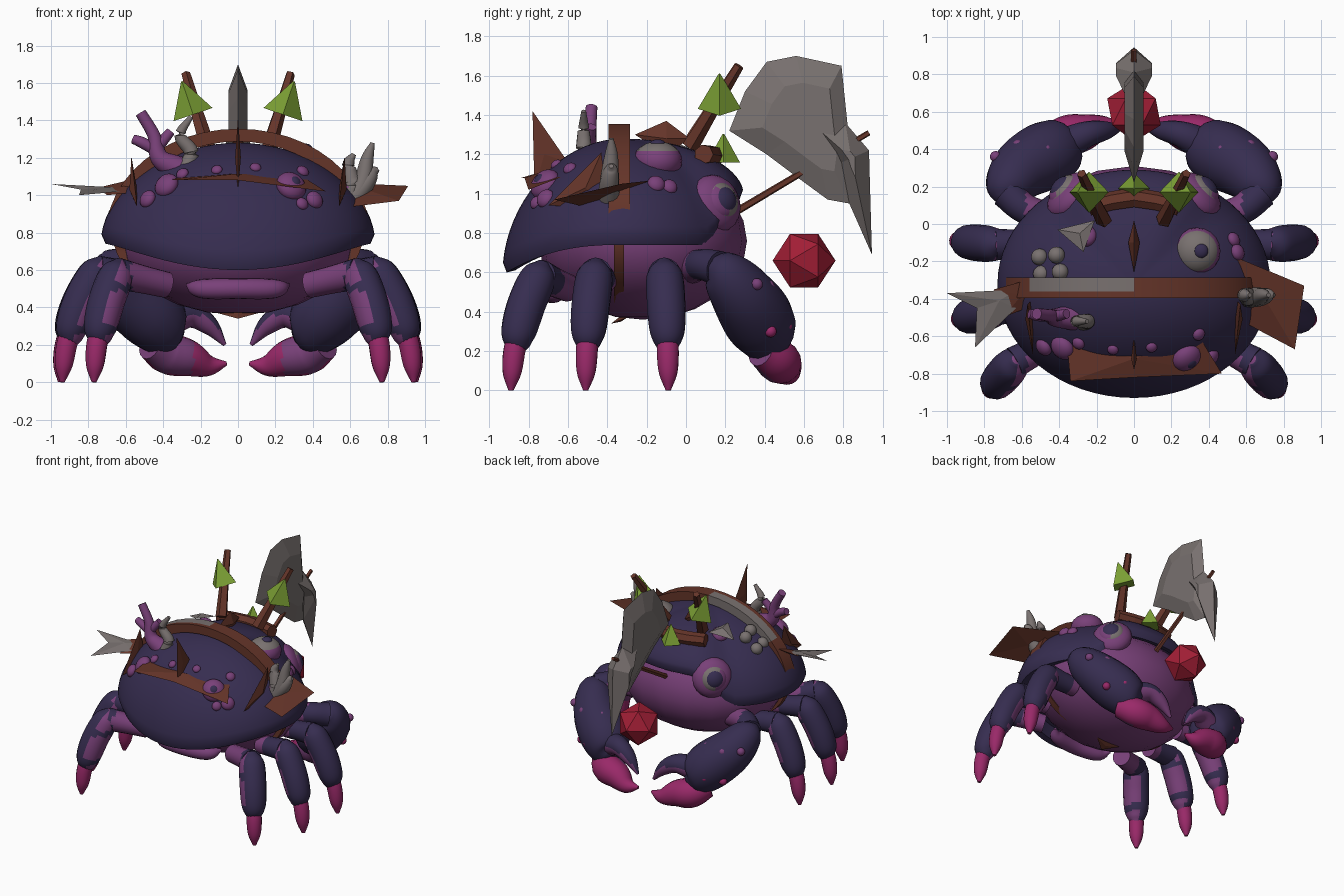
import bpy, bmesh
from math import sin, cos, pi, radians
from mathutils import Vector, Matrix

if "Cube" in bpy.data.objects:
    bpy.data.objects.remove(bpy.data.objects["Cube"])


def material(name, red, green, blue):
    mat = bpy.data.materials.new(name)
    mat.use_nodes = True
    mat.diffuse_color = (red, green, blue, 1)
    mat.node_tree.nodes["Principled BSDF"].inputs["Base Color"].default_value = (red, green, blue, 1)
    return mat


NAVY = material("dark navy", .037, .026, .08)
PURPLE = material("flesh purple", .19, .052, .19)
PINK = material("claw pink", .32, .022, .14)
BROWN = material("wood brown", .13, .035, .022)
GREY = material("bone grey", .19, .165, .16)
GREEN = material("lantern green", .2, .35, .035)
RED = material("gem red", .36, .013, .036)


def finish(name, bm, mats, smooth=True, rule=None):
    """Turn a bmesh into an object; faces matching the rule get the second material."""
    bmesh.ops.recalc_face_normals(bm, faces=bm.faces)
    bm.normal_update()
    for face in bm.faces:
        face.smooth = smooth
        face.material_index = int(bool(rule and rule(face)))
    mesh = bpy.data.meshes.new(name)
    bm.to_mesh(mesh)
    bm.free()
    for mat in mats:
        mesh.materials.append(mat)
    obj = bpy.data.objects.new(name, mesh)
    bpy.context.scene.collection.objects.link(obj)
    if smooth:
        bpy.ops.object.select_all(action='DESELECT')
        obj.select_set(True)
        bpy.context.view_layer.objects.active = obj
        bpy.ops.object.shade_smooth_by_angle(angle=radians(50))
    return obj


def bridge(bm, rings, cap=True):
    for low, high in zip(rings, rings[1:]):
        for i in range(len(low)):
            j = (i + 1) % len(low)
            bm.faces.new((low[i], low[j], high[j], high[i]))
    if cap:
        bm.faces.new(rings[0])
        bm.faces.new(rings[-1])


def sweep(name, points, *mats, side=1, sides=16, steps=6, rule=None, smooth=True):
    """Round limb through (x, y, z, radius) points, smoothly interpolated."""
    knots = [Vector((side * p[0], *p[1:])) for p in points]
    knots = [knots[0] * 2 - knots[1]] + knots + [knots[-1] * 2 - knots[-2]]
    path = []
    for a, b, c, d in zip(knots, knots[1:], knots[2:], knots[3:]):
        for k in range(steps):
            t = k / steps
            path.append(b + (c - a) * (t / 2) + (a * 2 - b * 5 + c * 4 - d) * (t * t / 2)
                        + (b * 3 - a - c * 3 + d) * (t ** 3 / 2))
    path.append(knots[-2])
    bm, rings = bmesh.new(), []
    for i, spot in enumerate(path):
        ahead, behind = path[min(i + 1, len(path) - 1)], path[max(i - 1, 0)]
        turn = (ahead - behind).to_3d().to_track_quat('Z', 'Y')
        size = max(spot.w, .005)
        rings.append([bm.verts.new(spot.to_3d() + turn @ Vector((
            size * cos(2 * pi * k / sides), size * sin(2 * pi * k / sides), 0))) for k in range(sides)])
    bridge(bm, rings)
    return finish(name, bm, mats, smooth, rule)


def ball(name, center, size, *mats, normal=(0, 0, 1), rule=None):
    bm = bmesh.new()
    bmesh.ops.create_uvsphere(bm, u_segments=20, v_segments=12, radius=1)
    turn = Vector(normal).to_track_quat('Z', 'Y').to_matrix().to_4x4()
    bm.transform(Matrix.Translation(center) @ turn @ Matrix.Diagonal((*size, 1)))
    return finish(name, bm, mats, rule=rule)


def blade(name, outline, middle, swell, mat, flat=.02):
    """Faceted lens: the outline swells to a flat area of the given share on both sides."""
    bm, middle = bmesh.new(), Vector(middle)
    rim = [bm.verts.new(p) for p in outline]
    for sign in (1, -1):
        inner = [bm.verts.new(middle.lerp(v.co, flat) + sign * Vector(swell)) for v in rim]
        bridge(bm, [rim, inner], cap=False)
        bm.faces.new(inner)
    return finish(name, bm, [mat], smooth=False)


# Shell: a dome with a slightly flared rim that dips at the front and lifts over the face
def shell_point(theta, phi):
    s = sin(theta)
    lift = min(max((s - .7) / .27, 0), 1)
    rim = .79 - .14 * max(0, -s) ** 2.5 + .23 * lift * lift * (3 - 2 * lift)
    reach = sin(phi) - .045 * sin(2 * phi)
    return Vector((.73 * reach * cos(theta), .61 * reach * s - .32, rim + (1.28 - rim) * cos(phi)))


bm, rings, count = bmesh.new(), [], 64
for step in range(1, 19):
    rings.append([bm.verts.new(shell_point(2 * pi * k / count, step / 18 * pi / 2)) for k in range(count)])
for scale, drop in ((.97, .05), (.9, .04), (.85, -.05)):
    rings.append([bm.verts.new((v.co.x * scale, (v.co.y + .32) * scale - .32, v.co.z - drop))
                  for v in rings[17]])
bridge(bm, rings)
finish("shell", bm, [NAVY])

# Body, mouth ridge and eye sockets
ball("body", (0, -.22, .76), (.64, .53, .4), PURPLE)
sweep("mouth_ridge", [(-.27, -.6, .52, .01), (-.2, -.66, .5, .05), (0, -.69, .5, .055),
                      (.2, -.66, .5, .05), (.27, -.6, .52, .01)], PURPLE)
for side in (1, -1):
    look = Vector((side * .75, .7, .3)).normalized()
    center = Vector((side * .34, .15, .95))
    ball("eye_socket", center, (.15, .15, .09), PURPLE, normal=look)
    ball("eye_rim", center + look * .045, (.1, .1, .06), PURPLE, GREY, normal=look,
         rule=lambda f: f.normal.x * side < .72)
    ball("eye", center + look * .062, (.075, .075, .052), NAVY, normal=look)

# Bumps on the shell: angle around, angle from the top, radius
for around, down, size in ((-59, 53, .085), (-49, 63, .05), (-57, 64, .035), (-133, 54, .07),
                           (-140, 64, .05), (-77, 38, .03), (-43, 44, .035), (20, 58, .045),
                           (28, 60, .04), (-105, 40, .03), (-10, 60, .03), (130, 36, .06), (-128, 45, .035)):
    place = shell_point(radians(around), radians(down))
    up = (place - Vector((0, -.32, .7))).normalized()
    ball("shell_bump", place, (size, size, size * .7), PURPLE, normal=up)
    if size > .08:
        ball("bump_pit", place + up * size * .5, (size * .4, size * .4, size * .26), NAVY, normal=up)
mound = shell_point(radians(32), radians(36)) - Vector((0, 0, .02))
ball("shell_mound", mound, (.125, .125, .1), PURPLE, GREY, rule=lambda f: f.normal.z > .68)
ball("mound_pit", mound + Vector((.02, 0, .085)), (.04, .04, .025), NAVY)
for across, along in ((-.05, -.06), (.03, .04), (.05, -.05), (-.06, .03)):
    ball("grey_growth", shell_point(radians(163), radians(43)) + Vector((across, along, across * .8)),
         (.045, .045, .045), GREY)
blade("pale_chip", [(-.41, -.03, 1.2), (-.21, .02, 1.23), (-.27, -.15, 1.26)], (-.29, -.05, 1.24), (0, 0, .02), GREY)

# Wooden band looped round the shell, narrow below, partly bleached on one side
bm, rings = bmesh.new(), []
for k in range(48):
    a = 2 * pi * k / 48
    wide, tall, half = (.705, .565, .055) if sin(a) > 0 else (.67, .4, .025)
    rings.append([bm.verts.new((wide * grow * cos(a), -.34 + half * across, .79 + tall * grow * sin(a)))
                  for grow, across in ((1, -1), (1, -.4), (1, 1), (.88, 1), (.88, -1))])
bridge(bm, rings + rings[:1], cap=False)
finish("wooden_band", bm, [BROWN, GREY], rule=lambda f: (
    f.calc_center_median().y > -.35 and f.calc_center_median().z > 1 and -.53 < f.calc_center_median().x < .02))

# Legs: three per side, blotched purple on the inner faces
for side in (1, -1):
    def inward(face):
        return face.normal.x * side < -.25 and sin(face.calc_center_median().z * 28) < .8

    for root, knee, foot in (((.5, -.1, .57), (.74, -.11, .59), (.95, -.09, 0)),
                             ((.5, -.42, .56), (.74, -.46, .59), (.94, -.51, 0)),
                             ((.38, -.6, .52), (.64, -.74, .58), (.77, -.89, 0))):
        root, knee, foot = Vector(root), Vector(knee), Vector(foot)
        out = (foot - knee).to_2d().normalized().to_3d() * .045

        def along(t, radius, bend):
            return (*(knee.lerp(foot, t) + out * bend), radius)

        sweep("leg_root", [(*root, .07), (*root.lerp(knee, .5), .075), (*knee, .085)],
              PURPLE, NAVY, side=side, rule=lambda f: abs(f.calc_center_median().x) > .57)
        sweep("leg_shin", [along(-.12, .03, 0), along(0, .09, .3), along(.25, .098, 1), along(.48, .09, 1.1),
                           along(.6, .065, .8), along(.68, .03, .5)], NAVY, PURPLE, side=side, rule=inward)
        sweep("leg_foot", [along(.47, .05, 1.1), along(.66, .056, 1), along(.85, .047, .5), along(1, .013, 0)],
              PINK, side=side)

# Claw arms: upper arm, swollen forearm and two fingers
for side in (1, -1):
    sweep("claw_upper_arm", [(.4, .02, .62, .08), (.58, .08, .64, .08), (.68, .17, .62, .09)],
          PURPLE, NAVY, side=side, rule=lambda f: abs(f.calc_center_median().x) > .58)
    sweep("claw_forearm", [(.7, .12, .65, .04), (.68, .19, .6, .12), (.6, .29, .48, .165), (.47, .37, .36, .18),
                           (.38, .42, .27, .145), (.33, .45, .24, .07)], NAVY, side=side)
    sweep("claw_lower_finger", [(.47, .38, .2, .08), (.38, .46, .155, .11), (.27, .49, .13, .1),
                                (.16, .52, .09, .06), (.06, .52, .1, .01)], PURPLE, PINK, side=side,
          rule=lambda f: f.normal.y > -.3 or abs(f.calc_center_median().x) < .24)
    sweep("claw_upper_finger", [(.36, .43, .34, .09), (.25, .48, .36, .07), (.15, .5, .3, .05),
                                (.07, .51, .2, .01)], NAVY, PURPLE, side=side, rule=lambda f: f.normal.z < .1)
    for x, y, z in ((.74, .36, .54), (.62, .42, .53), (.47, .4, .53), (.63, .43, .3), (.52, .51, .33)):
        ball("claw_wart", (side * x, y, z), (.03, .03, .03), PINK if z < .4 else PURPLE)

# Masts with lanterns, and a log between them
for side in (1, -1):
    sweep("mast", [(.16, .02, 1.24, .045), (.22, .14, 1.44, .035), (.28, .27, 1.65, .025)],
          BROWN, side=side, sides=5, steps=1, smooth=False)
for x, y, z, size in ((.27, .17, 1.52, .11), (-.27, .17, 1.52, .11), (0, .19, 1.23, .085)):
    bm = bmesh.new()
    bmesh.ops.create_cone(bm, cap_ends=True, segments=4, radius1=size, radius2=.005, depth=size * 1.7)
    bm.transform(Matrix.Translation((x, y, z)) @ Matrix.Rotation(x * 1.2, 4, 'Y'))
    finish("lantern", bm, [GREEN], smooth=False)
sweep("log", [(-.24, .09, 1.2, .05), (0, .14, 1.19, .055), (.24, .09, 1.2, .05)],
      BROWN, sides=7, steps=2, smooth=False)

# Rod, cloth-like bone sail and hanging gem
sweep("rod", [(0, .24, .9, .02), (0, .93, 1.31, .015)], BROWN, sides=5, steps=1, smooth=False)
blade("sail", [(0, y, z) for y, z in ((.22, 1.32), (.3, 1.52), (.41, 1.67), (.56, 1.7), (.79, 1.65), (.82, 1.36),
      (.85, 1.1), (.83, .95), (.72, .97), (.57, 1.08), (.41, 1.2))], (0, .64, 1.36), (.05, 0, 0), GREY, flat=.6)
blade("sail_fold", [(0, y, z) for y, z in ((.59, 1.4), (.81, 1.36), (.93, 1.22), (.945, .69), (.83, .95),
      (.77, 1.15))], (0, .84, 1.18), (.095, 0, 0), GREY, flat=.2)
bm = bmesh.new()
bmesh.ops.create_icosphere(bm, subdivisions=1, radius=.16)
bm.transform(Matrix.Translation((0, .6, .66)) @ Matrix.Rotation(pi / 2, 4, 'X'))
finish("gem", bm, [RED], smooth=False)

# Broken planks and shards stuck in the shell
lift = (0, 0, .015)
blade("right_plank", [(.48, -.15, 1.07), (.91, -.33, 1.05), (.86, -.67, .97), (.54, -.5, .93)],
      (.7, -.4, 1.01), lift, BROWN)
blade("left_plank", [(-.5, -.28, 1.1), (-.75, -.35, 1.04), (-.7, -.5, 1), (-.5, -.42, 1.02)],
      (-.6, -.38, 1.04), lift, BROWN)
blade("left_shard", [(-.62, -.35, 1.04), (-1, -.37, 1.06), (-.84, -.45, 1.03), (-.85, -.66, 1), (-.63, -.45, 1.02)],
      (-.72, -.41, 1.03), lift, GREY)
blade("front_plank", [(-.36, -.62, 1.09), (.36, -.62, 1.09), (.47, -.8, 1.02), (0, -.82, 1.08), (-.34, -.84, 1.08)],
      (0, -.72, 1.1), lift, BROWN)
blade("front_shard", [(0, -.78, 1.42), (0, -.6, 1.16), (0, -.77, 1.02)], (0, -.72, 1.2), (.015, 0, 0), BROWN)
blade("top_shard", [(0, .02, 1.28), (0, -.1, 1.37), (0, -.26, 1.3), (0, -.1, 1.2)],
      (0, -.1, 1.28), (.03, 0, 0), BROWN)
blade("belly_chip", [(-.11, -.3, .37), (.11, -.3, .37), (0, -.38, .34)], (0, -.33, .365), lift, BROWN)
for side in (1, -1):
    blade("side_shard", [(side * .54, -.7, .94), (side * .57, -.43, 1.21), (side * .54, -.4, .93)],
          (side * .56, -.51, 1.03), (.02, 0, 0), BROWN)

# Corals
sweep("purple_coral", [(-.32, -.5, 1.14, .07), (-.42, -.5, 1.2, .05), (-.45, -.49, 1.32, .035),
                       (-.52, -.48, 1.44, .03)], PURPLE)
for tip, height in ((-.56, 1.3), (-.36, 1.34)):
    sweep("coral_branch", [(-.44, -.49, 1.24, .03), ((tip - .46) / 2, -.49, 1.28, .03), (tip, -.48, height, .025)],
          PURPLE)
sweep("grey_coral", [(-.28, -.53, 1.13, .045), (-.25, -.52, 1.23, .04), (-.31, -.52, 1.32, .03),
                     (-.25, -.52, 1.42, .012)], GREY)
for bend, height in ((0, 1.22), (.1, 1.28), (.13, 1.14)):
    sweep("side_coral", [(.58, -.39, .94, .06), (.61 + bend / 2, -.39, 1.05, .05),
                         (.59 + bend, -.38, (height + 1.1) / 2, .035), (.62 + bend, -.38, height, .012)], GREY)
